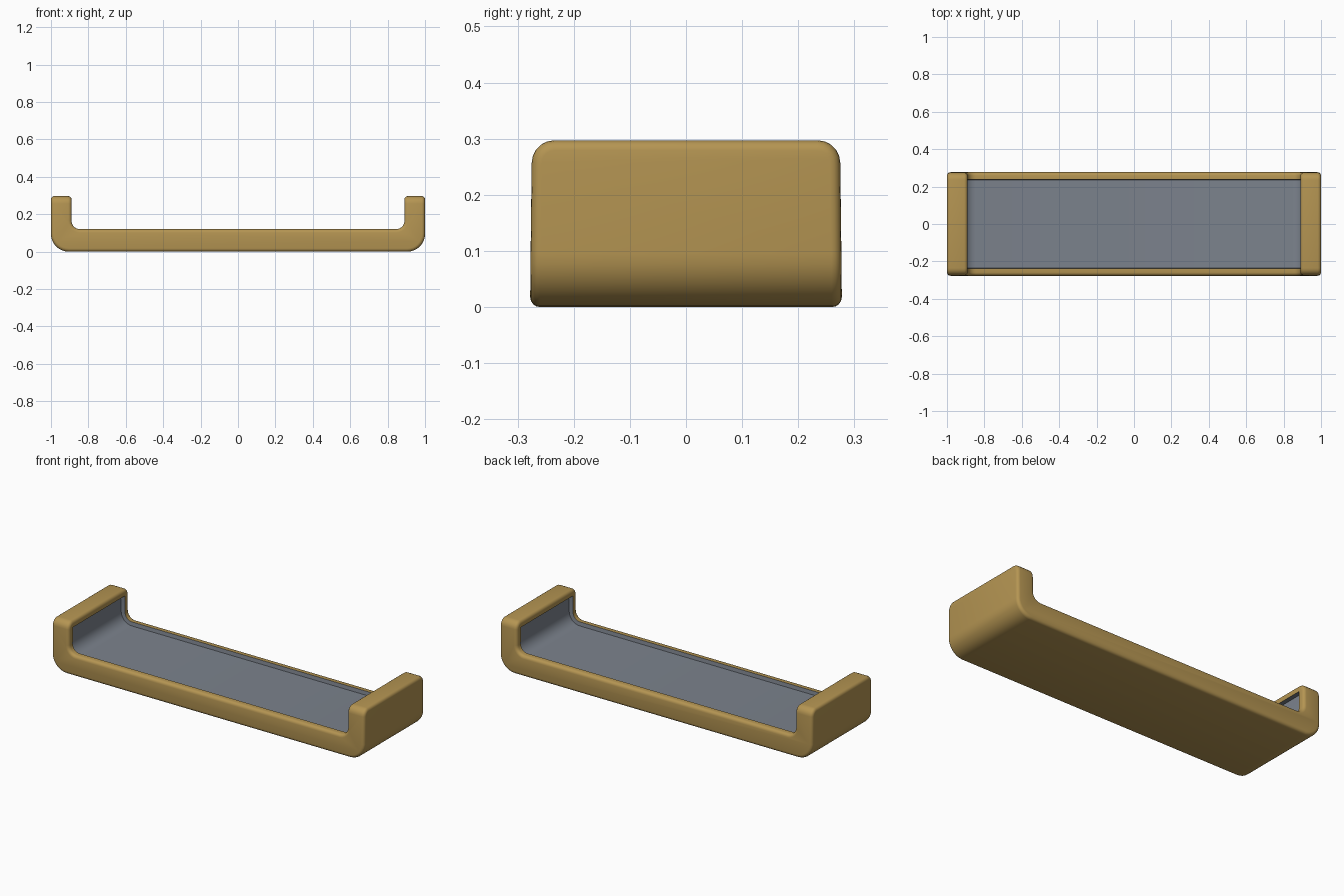
import bpy, bmesh, math
from mathutils import Vector

cube = bpy.data.objects.get("Cube")
if cube:
    bpy.data.objects.remove(cube, do_unlink=True)


def material(name, rgb):
    m = bpy.data.materials.new(name)
    m.use_nodes = True
    color = (*rgb, 1.0)
    m.diffuse_color = color
    m.node_tree.nodes["Principled BSDF"].inputs["Base Color"].default_value = color
    return m


def arc(cx, cz, r, start, end, steps):
    angles = [math.radians(start + (end - start) * i / steps) for i in range(steps + 1)]
    return [(cx + r * math.cos(a), cz + r * math.sin(a)) for a in angles]


HALF, INNER, DEPTH = 1.0, 0.89, 0.28
TOP, FLOOR = 0.297, 0.12
OUT_R, IN_R = 0.095, 0.045

# Right half of the U-shaped side outline, mirrored to close it
half = arc(HALF - OUT_R, OUT_R, OUT_R, -90, 0, 8)
half += [(HALF, TOP), (INNER, TOP)]
half += arc(INNER - IN_R, FLOOR + IN_R, IN_R, 0, -90, 6)
outline = half + [(-x, z) for x, z in reversed(half)]

bm = bmesh.new()
cap = bm.faces.new([bm.verts.new((x, -DEPTH, z)) for x, z in outline])
extruded = bmesh.ops.extrude_face_region(bm, geom=[cap])["geom"]
bmesh.ops.translate(bm, vec=(0, 2 * DEPTH, 0),
                    verts=[v for v in extruded if isinstance(v, bmesh.types.BMVert)])
bmesh.ops.recalc_face_normals(bm, faces=bm.faces[:])


def round_edges(edges, radius, segments):
    bmesh.ops.bevel(bm, geom=edges, offset=radius, offset_type='OFFSET',
                    segments=segments, profile=0.5, affect='EDGES', clamp_overlap=True)


# Generous rounding on the upper corners of both end walls
round_edges([e for e in bm.edges
             if all(v.co.z > TOP - 0.001 for v in e.verts)
             and abs(e.verts[0].co.y - e.verts[1].co.y) < 0.001], 0.04, 5)
# Softer rounding on every remaining sharp edge
round_edges([e for e in bm.edges if e.calc_face_angle(0) > math.radians(40)], 0.018, 4)

# Sunken lining running along the floor and up the inside of both end walls
bm.normal_update()
lining = []
for f in bm.faces:
    c = f.calc_center_median()
    inward = f.normal.dot(Vector((-c.x, 0, 1)))
    if abs(f.normal.y) < 0.1 and FLOOR - 0.005 < c.z < 0.27 and abs(c.x) < INNER + 0.004 \
            and inward > 0.1:
        lining.append(f)
bmesh.ops.inset_region(bm, faces=lining, thickness=0.02, depth=0, use_even_offset=True)
step = bmesh.ops.inset_region(bm, faces=lining, thickness=0.003, depth=-0.022,
                              use_even_offset=True)["faces"]
for f in lining + step:
    f.material_index = 1

# Slight narrowing of the sides toward the top and ends
for v in bm.verts:
    v.co.y *= 1 - 0.012 * v.co.z / TOP - 0.008 * abs(v.co.x)

mesh = bpy.data.meshes.new("tray")
bm.to_mesh(mesh)
bm.free()
mesh.materials.append(material("warm tan", (0.46, 0.30, 0.085)))
mesh.materials.append(material("slate grey", (0.20, 0.225, 0.265)))
tray = bpy.data.objects.new("tray", mesh)
bpy.context.collection.objects.link(tray)
bpy.context.view_layer.objects.active = tray
tray.select_set(True)
bpy.ops.object.shade_smooth_by_angle(angle=math.radians(40))
